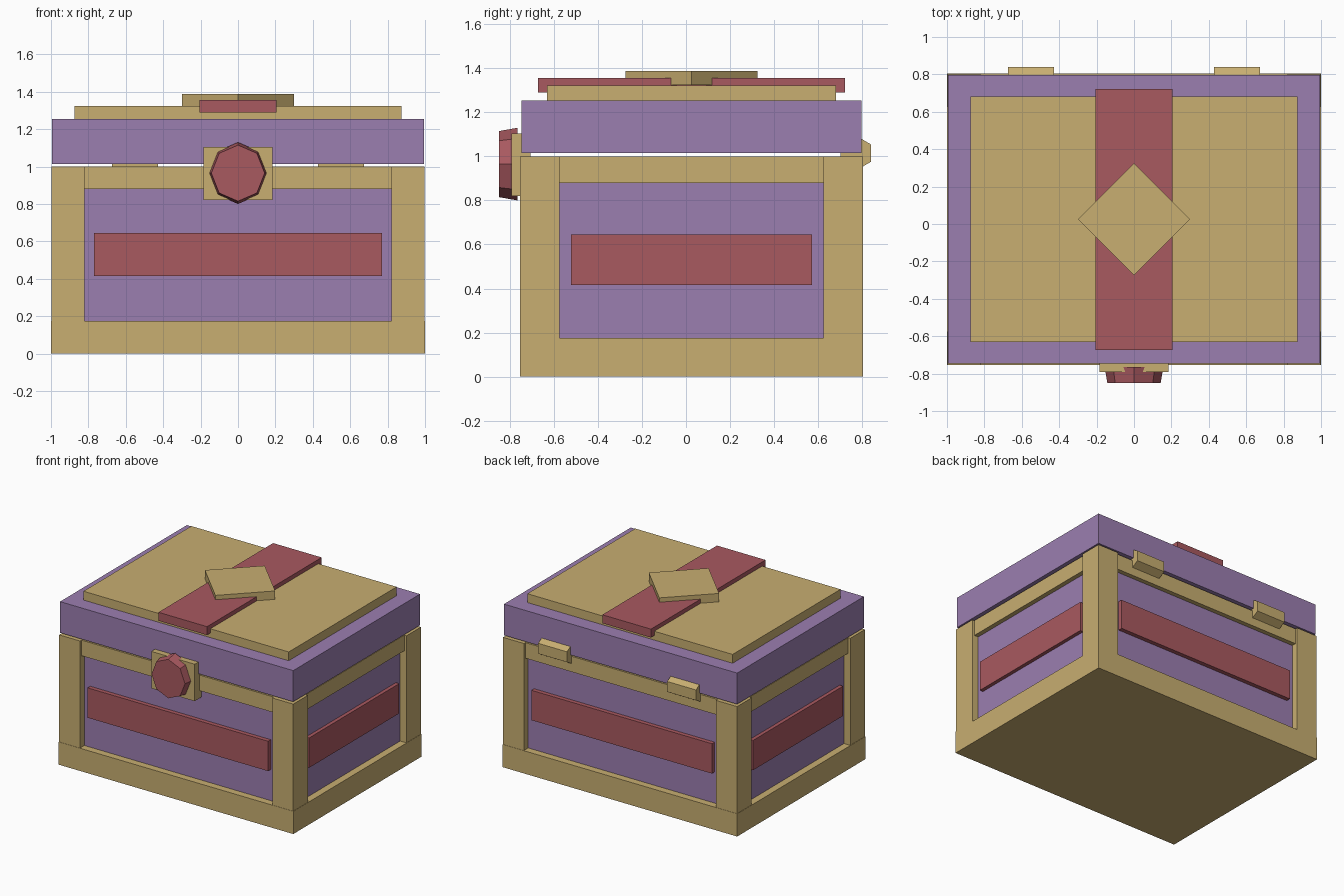
import bpy, bmesh, math
from mathutils import Matrix, Vector

if "Cube" in bpy.data.objects:
    bpy.data.objects.remove(bpy.data.objects["Cube"], do_unlink=True)


def material(name, rgb):
    m = bpy.data.materials.new(name)
    m.use_nodes = True
    colour = (*rgb, 1)
    m.diffuse_color = colour
    m.node_tree.nodes["Principled BSDF"].inputs["Base Color"].default_value = colour
    return m


tan = material("tan trim", (0.58, 0.425, 0.165))
purple = material("purple panel", (0.33, 0.21, 0.435))
red = material("red accent", (0.395, 0.1, 0.117))

CY = 0.025            # middle of the chest body in y
HX, HY = 1.0, 0.78    # half sizes of the body
POST = 0.18
BASE_TOP, RAIL_LOW, BODY_TOP = 0.175, 0.88, 1.0


def finish(name, bm, mat):
    bmesh.ops.recalc_face_normals(bm, faces=bm.faces)
    mesh = bpy.data.meshes.new(name)
    bm.to_mesh(mesh)
    bm.free()
    mesh.materials.append(mat)
    obj = bpy.data.objects.new(name, mesh)
    bpy.context.scene.collection.objects.link(obj)
    return obj


def box(name, mat, x, y, z):
    """Box between (low, high) pairs on each axis."""
    bm = bmesh.new()
    bmesh.ops.create_cube(bm, size=1)
    size = Vector([b - a for a, b in (x, y, z)])
    mid = Vector([(a + b) / 2 for a, b in (x, y, z)])
    bmesh.ops.transform(bm, matrix=Matrix.Translation(mid) @ Matrix.Diagonal((*size, 1)),
                        verts=bm.verts)
    return finish(name, bm, mat)


def centred(name, mat, hx, hy, z):
    return box(name, mat, (-hx, hx), (CY - hy, CY + hy), z)


def prism(name, mat, sides, r_low, r_high, depth, matrix):
    """Regular prism or tapered gem along its own z axis."""
    bm = bmesh.new()
    bmesh.ops.create_cone(bm, cap_ends=True, segments=sides, radius1=r_low,
                          radius2=r_high, depth=depth, matrix=matrix)
    return finish(name, bm, mat)


# Body: plinth, recessed core, raised bands and top rails
centred("base_plinth", tan, HX, HY, (0, BASE_TOP))
centred("body_panels", purple, HX - 0.055, HY - 0.055, (BASE_TOP, 0.95))
centred("side_bands", red, HX - 0.027, 0.548, (0.415, 0.645))
centred("front_back_bands", red, 0.77, HY - 0.022, (0.415, 0.645))
centred("top_rails", tan, HX - 0.02, HY - 0.02, (RAIL_LOW, BODY_TOP))

# Corner posts
for sx, side in ((-1, "right"), (1, "left")):
    for sy, end in ((-1, "front"), (1, "back")):
        xs = sorted((sx * (HX - 0.002), sx * (HX - POST)))
        ys = sorted((CY + sy * (HY - 0.002), CY + sy * (HY - POST)))
        box(f"{end}_{side}_post", tan, xs, ys, (BASE_TOP, BODY_TOP))

# Lid with its top plate, strap and diamond
centred("lid", purple, 0.994, 0.772, (1.015, 1.255))
centred("lid_plate", tan, 0.875, 0.657, (1.255, 1.323))
centred("lid_strap", red, 0.207, 0.698, (1.29, 1.355))
prism("lid_diamond", tan, 4, 0.3, 0.3, 0.065, Matrix.Translation((0, CY, 1.356)))

# Front latch: backing plate and faceted gem
box("latch_plate", tan, (-0.185, 0.185), (-0.792, -0.706), (0.82, 1.105))
prism("latch_gem", red, 8, 0.165, 0.15, 0.085,
      Matrix.Translation((0, -0.807, 0.965)) @ Matrix.Diagonal((0.95, 1, 1, 1))
      @ Matrix.Rotation(math.pi / 2, 4, "X"))

# Hexagonal hinge barrels on the back, one point facing outward
for sx, side in ((-1, "right"), (1, "left")):
    turn = Matrix.Rotation(math.pi / 2, 4, "Y") @ Matrix.Rotation(math.pi / 2, 4, "Z")
    prism(f"{side}_hinge", tan, 6, 0.08, 0.08, 0.245,
          Matrix.Translation((sx * 0.55, 0.77, 1.015)) @ turn)
